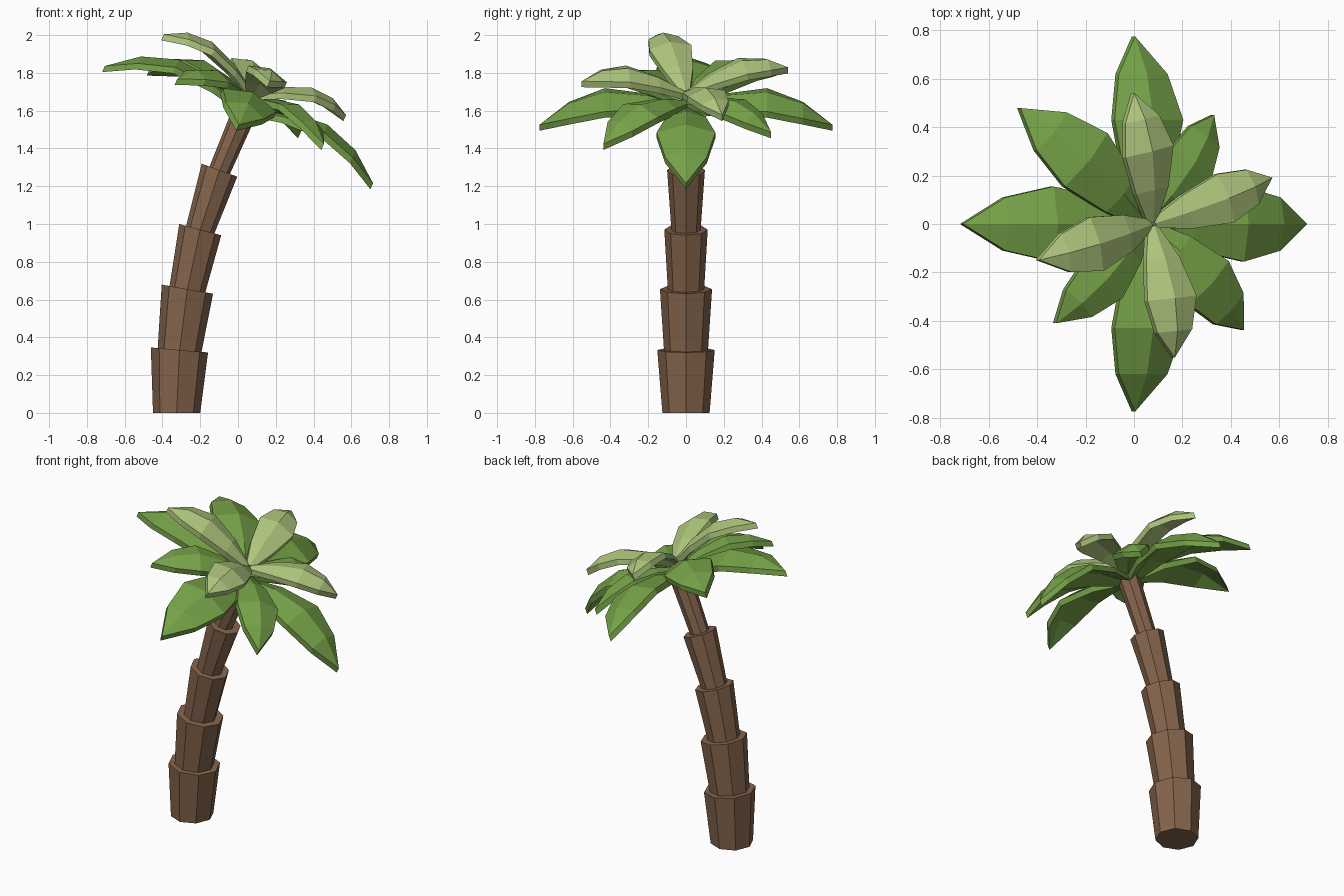
import bpy, bmesh, math
from mathutils import Matrix, Vector

cube = bpy.data.objects.get("Cube")
if cube:
    bpy.data.objects.remove(cube, do_unlink=True)


def material(name, rgb):
    m = bpy.data.materials.new(name)
    m.use_nodes = True
    m.diffuse_color = (*rgb, 1)
    bsdf = m.node_tree.nodes["Principled BSDF"]
    bsdf.inputs["Base Color"].default_value = (*rgb, 1)
    bsdf.inputs["Roughness"].default_value = 0.9
    return m


BARK = material("bark brown", (0.235, 0.13, 0.073))
GREEN = material("leaf green", (0.18, 0.36, 0.065))
PALE = material("pale leaf green", (0.42, 0.56, 0.2))


def finish(bm, name, mat):
    bmesh.ops.recalc_face_normals(bm, faces=bm.faces[:])
    mesh = bpy.data.meshes.new(name)
    bm.to_mesh(mesh)
    bm.free()
    mesh.materials.append(mat)
    obj = bpy.data.objects.new(name, mesh)
    bpy.context.collection.objects.link(obj)
    return obj


# Trunk: stacked eight-sided sections, each flaring upward and leaning further
def trunk_section(name, bottom, top):
    bm = bmesh.new()
    rings = []
    for x, z, radius, lean in (bottom, top):
        place = Matrix.Translation((x, 0, z)) @ Matrix.Rotation(math.radians(lean), 4, 'Y')
        rings.append([bm.verts.new(place @ Vector((radius * math.cos(i * math.tau / 8),
                                                   radius * math.sin(i * math.tau / 8), 0)))
                      for i in range(8)])
    for i in range(8):
        j = (i + 1) % 8
        bm.faces.new((rings[0][i], rings[0][j], rings[1][j], rings[1][i]))
    for ring in rings:
        bm.faces.new(ring)
    finish(bm, name, BARK)


# Section ends: x, z, radius, lean in degrees
sections = [
    ((-0.325, 0, 0.125, 0), (-0.31, 0.333, 0.152, 5)),
    ((-0.312, 0.31, 0.115, 5), (-0.268, 0.655, 0.138, 10)),
    ((-0.272, 0.635, 0.095, 10), (-0.2, 0.97, 0.115, 15)),
    ((-0.206, 0.95, 0.076, 15), (-0.098, 1.285, 0.1, 20)),
    ((-0.105, 1.265, 0.057, 22), (0.05, 1.63, 0.066, 24)),
]
for n, (low, high) in enumerate(sections, 1):
    trunk_section(f"trunk_section_{n}", low, high)

# Crown: leaning frame shared by all leaves
CROWN = Matrix.Translation((0, 0, 1.515)) @ Matrix.Rotation(math.radians(23.6), 4, 'Y')
FULL = 0.775
# Full-size leaf stations: distance out, ridge height, half width, edge drop
STATIONS = [(0.01, 0, 0.03, 0.015), (0.2, 0.06, 0.105, 0.035), (0.43, 0.08, 0.155, 0.045),
            (0.62, 0.015, 0.11, 0.04), (FULL, -0.108, 0, 0)]


def leaf(name, mat, angle, length, base, slope):
    s = length / FULL
    bm = bmesh.new()
    rows = []
    for out, rise, half, drop in STATIONS:
        height = base + s * (rise + slope * out)
        sides = (-1, 0, 1) if half else (0,)
        rows.append([bm.verts.new((out * s, k * half * s, height - abs(k) * drop * s))
                     for k in sides])
    for a, b in zip(rows, rows[1:]):
        for k in (0, 1):
            if len(b) == 3:
                bm.faces.new((a[k], b[k], b[k + 1], a[k + 1]))
            else:
                bm.faces.new((a[k], b[0], a[k + 1]))
    # Thickness below the folded top surface
    down = bmesh.ops.extrude_face_region(bm, geom=bm.faces[:], use_keep_orig=True)
    verts = [g for g in down["geom"] if isinstance(g, bmesh.types.BMVert)]
    bmesh.ops.translate(bm, verts=verts, vec=(0, 0, -0.035))
    bm.transform(CROWN @ Matrix.Rotation(math.radians(angle), 4, 'Z'))
    finish(bm, name, mat)


for angle in (0, 90, 180, 270):
    leaf(f"long_leaf_{angle}", GREEN, angle, FULL, 0.12, 0)
for angle, length in ((55, 0.55), (139, 0.73), (226, 0.57), (316, 0.63)):
    leaf(f"diagonal_leaf_{angle}", GREEN, angle, length, 0.155, 0.05)
for angle, length in ((21, 0.535), (103, 0.555), (195, 0.575), (276, 0.555)):
    leaf(f"top_leaf_{angle}", PALE, angle, length, 0.205, 0.29)
